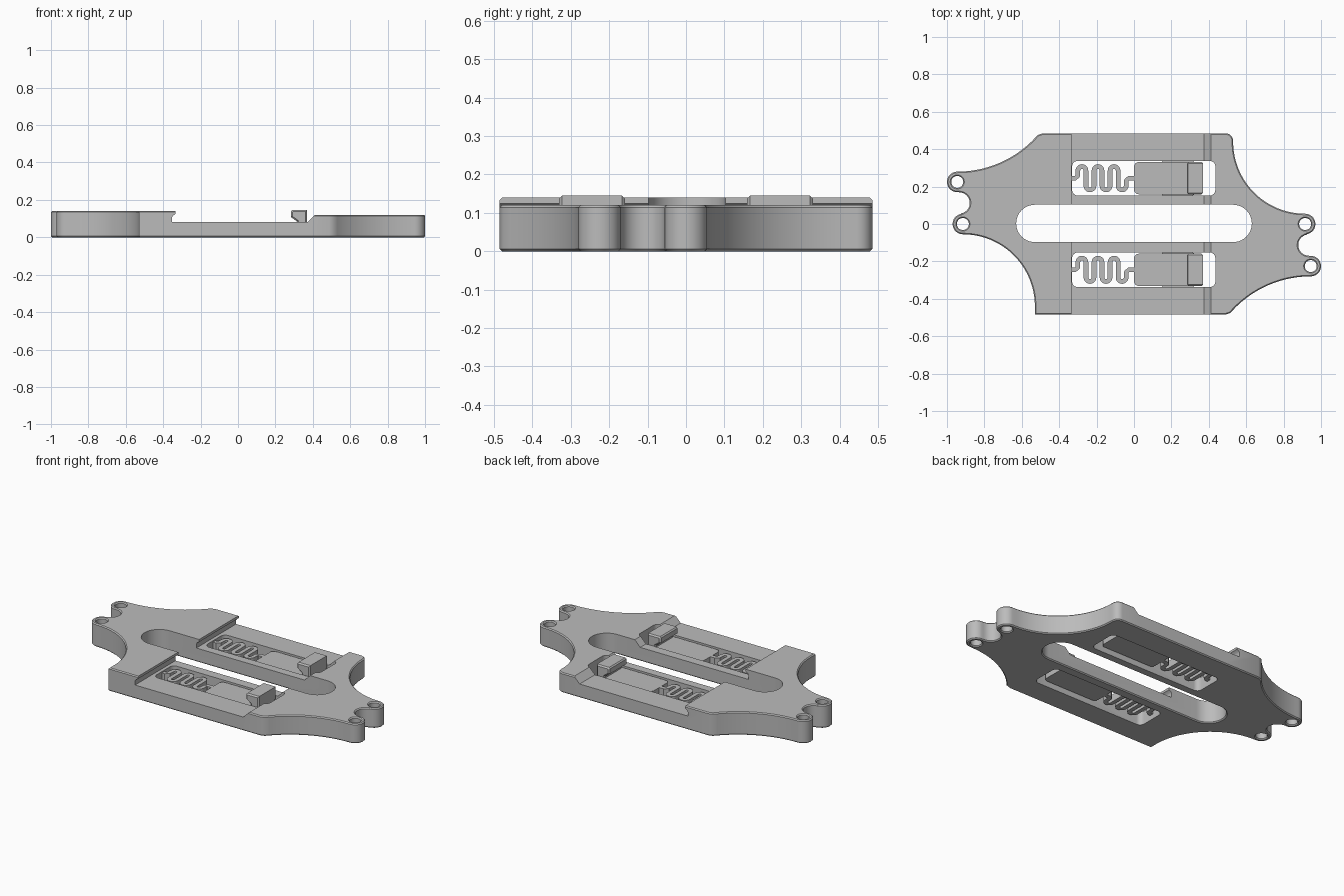
import bpy, bmesh, math
from mathutils import Vector

default = bpy.data.objects.get("Cube")
if default:
    bpy.data.objects.remove(default, do_unlink=True)

grey = bpy.data.materials.new("plain_grey")
grey.use_nodes = True
grey.diffuse_color = (0.5, 0.5, 0.5, 1)
bsdf = next(n for n in grey.node_tree.nodes if n.type == "BSDF_PRINCIPLED")
bsdf.inputs["Base Color"].default_value = grey.diffuse_color


def arc(cx, cy, r, start, end, steps=12):
    angles = [math.radians(start + (end - start) * i / steps) for i in range(steps + 1)]
    return [Vector((cx + r * math.cos(a), cy + r * math.sin(a))) for a in angles]


def rounded_rect(x0, x1, y0, y1, r, steps=6):
    corners = [(x1 - r, y0 + r, -90), (x1 - r, y1 - r, 0),
               (x0 + r, y1 - r, 90), (x0 + r, y0 + r, 180)]
    pts = [p for x, y, a in corners for p in arc(x, y, r, a, a + 90, steps)]
    return clean(pts)


def clean(pts):
    return [p for i, p in enumerate(pts) if (p - pts[i - 1]).length > 0.002]


def offset(pts, d):
    """Grow a counter-clockwise outline by d."""
    out = []
    for i, p in enumerate(pts):
        a = (p - pts[i - 1]).normalized()
        b = (pts[(i + 1) % len(pts)] - p).normalized()
        n, m = Vector((a.y, -a.x)), Vector((b.y, -b.x))
        out.append(p + (n + m) * d / (1 + n.dot(m)))
    return out


def finish(name, bm):
    bmesh.ops.recalc_face_normals(bm, faces=bm.faces[:])
    mesh = bpy.data.meshes.new(name)
    bm.to_mesh(mesh)
    bm.free()
    mesh.materials.append(grey)
    ob = bpy.data.objects.new(name, mesh)
    bpy.context.collection.objects.link(ob)
    return ob


def loft_mesh(pts, levels, along_y=False):
    """Stack copies of an outline; each level is (position, outline offset)."""
    bm = bmesh.new()
    rings = []
    for t, d in levels:
        rings.append([bm.verts.new((p.x, t, p.y) if along_y else (p.x, p.y, t))
                      for p in offset(pts, d)])
    for lo, hi in zip(rings, rings[1:]):
        for i in range(len(pts)):
            bm.faces.new((lo[i - 1], lo[i], hi[i], hi[i - 1]))
    bm.faces.new(rings[0][::-1])
    bm.faces.new(rings[-1])
    return bm


def loft(name, pts, levels, along_y=False):
    return finish(name, loft_mesh(pts, levels, along_y))


def activate(ob):
    bpy.ops.object.select_all(action="DESELECT")
    ob.select_set(True)
    bpy.context.view_layer.objects.active = ob


def apply_modifier(ob, kind, **settings):
    mod = ob.modifiers.new(kind.title(), kind)
    for key, value in settings.items():
        setattr(mod, key, value)
    activate(ob)
    bpy.ops.object.modifier_apply(modifier=mod.name)


def cut(ob, cutter):
    cutter.hide_render = True
    apply_modifier(ob, "BOOLEAN", object=cutter, operation="DIFFERENCE", solver="EXACT")
    bpy.data.objects.remove(cutter, do_unlink=True)


def smooth(ob):
    activate(ob)
    bpy.ops.object.shade_smooth_by_angle(angle=math.radians(30))


LEFT_TOP, RIGHT_TOP, FLOOR, EDGE = 0.14, 0.12, 0.083, 0.006
LUGS = [(0.945, -0.225), (0.915, 0.0)]

# Frame outline: one end with two lugs, repeated by a half turn
end = [Vector((0.487, -0.485))]
end += arc(0.945, -0.85, 0.57, 139, 90, 20)
end += arc(*LUGS[0], 0.055, -85, 95, 16)
end += arc(0.935, -0.1125, 0.057, 275, 100, 14)
end += arc(*LUGS[1], 0.055, -80, 88, 16)
end += arc(0.915, 0.44, 0.385, 270, 182, 24)
outline = end + arc(0.49, 0.445, 0.04, 0, 90, 6)
outline += [-p for p in end] + [Vector((-0.53, -0.485))]
outline = clean(outline)

# Frame body, chamfered, with the right end lower than the left
bm = loft_mesh(outline, [(0, -EDGE), (EDGE, 0), (LEFT_TOP - EDGE, 0), (LEFT_TOP, -EDGE)])
for x in (-0.25, 0.36):
    bmesh.ops.bisect_plane(bm, geom=bm.verts[:] + bm.edges[:] + bm.faces[:],
                           plane_co=(x, 0, 0), plane_no=(1, 0, 0))
for v in bm.verts:
    if v.co.x > 0.35 and v.co.z > 0.1:
        v.co.z -= LEFT_TOP - RIGHT_TOP
frame = finish("frame", bm)

# Sunken channel with an overhanging lip at one end and a ramp at the other
channel = [(-0.352, FLOOR), (0.375, FLOOR), (0.475, FLOOR + 0.1), (0.475, 0.2),
           (-0.333, 0.2), (-0.333, 0.125), (-0.347, 0.116), (-0.352, 0.107)]
cut(frame, loft("channel_cutter", [Vector(p) for p in channel], [(-1, 0), (1, 0)], True))

# Centre slot and the two latch windows
slot = clean(arc(0.53, 0.003, 0.1, -90, 90, 20) + arc(-0.53, 0.003, 0.1, 90, 270, 20))
cut(frame, loft("slot_cutter", slot, [(-0.01, 0.016), (EDGE, 0), (0.3, 0)]))
for y in (-0.245, 0.245):
    window = rounded_rect(-0.331, 0.435, y - 0.0925, y + 0.0925, 0.03)
    cut(frame, loft("window_cutter", window, [(-0.1, 0), (0.3, 0)]))

# Countersunk lug holes
for side, top in ((1, RIGHT_TOP), (-1, LEFT_TOP)):
    for x, y in LUGS:
        hole = arc(side * x, side * y, 0.032, 0, 360, 28)[:-1]
        cut(frame, loft("hole_cutter", hole, [(-0.01, 0.016), (EDGE, 0),
                                              (top - EDGE, 0), (top + 0.01, 0.016)]))
smooth(frame)


def spring(name, y):
    """Flat zigzag ribbon swept along a line of half-turn bends."""
    r, reach, turns = 0.0215, 0.041, 6
    path = [Vector((-0.345, y)), Vector((-0.315, y)), Vector((-0.302, y + 0.01))]
    for i in range(turns):
        s = 1 if i % 2 == 0 else -1
        path += arc(-0.30 + r + 2 * r * i, y + s * reach, r, 180, 180 - 180 * s * s, 10) if s > 0 \
            else arc(-0.30 + r + 2 * r * i, y - reach, r, 180, 360, 10)
    path += [Vector((-0.04, y - 0.01)), Vector((-0.028, y)), Vector((0.02, y))]
    bm = bmesh.new()
    previous = None
    for i, p in enumerate(path):
        t = (path[min(i + 1, len(path) - 1)] - path[max(i - 1, 0)]).normalized()
        n = Vector((-t.y, t.x)) * 0.0125
        pair = [bm.verts.new((q.x, q.y, 0.03)) for q in (p - n, p + n)]
        if previous:
            bm.faces.new((previous[0], pair[0], pair[1], previous[1]))
        previous = pair
    bmesh.ops.recalc_face_normals(bm, faces=bm.faces[:])
    top = bmesh.ops.extrude_face_region(bm, geom=bm.faces[:])
    for v in top["geom"]:
        if isinstance(v, bmesh.types.BMVert):
            v.co.z = 0.075
    smooth(finish(name, bm))


# Sprung latches: ribbon spring, sliding tongue, side guides and hook
hook = [(0.315, 0.07), (0.37, 0.07), (0.37, 0.145), (0.29, 0.145),
        (0.283, 0.138), (0.283, 0.108), (0.315, 0.085)]
for label, y in (("front", -0.245), ("back", 0.245)):
    spring(label + "_spring", y)
    tongue = rounded_rect(0.0, 0.37, y - 0.086, y + 0.086, 0.025)
    smooth(loft(label + "_tongue", tongue, [(0.03, 0), (0.075, 0)]))
    guide = rounded_rect(0.15, 0.32, y - 0.0915, y + 0.0915, 0.004, 2)
    loft(label + "_guide", guide, [(0.04, 0), (0.06, 0)])
    smooth(loft(label + "_hook", [Vector(p) for p in hook],
                [(y - 0.086, -0.008), (y - 0.078, 0), (y + 0.078, 0), (y + 0.086, -0.008)], True))
